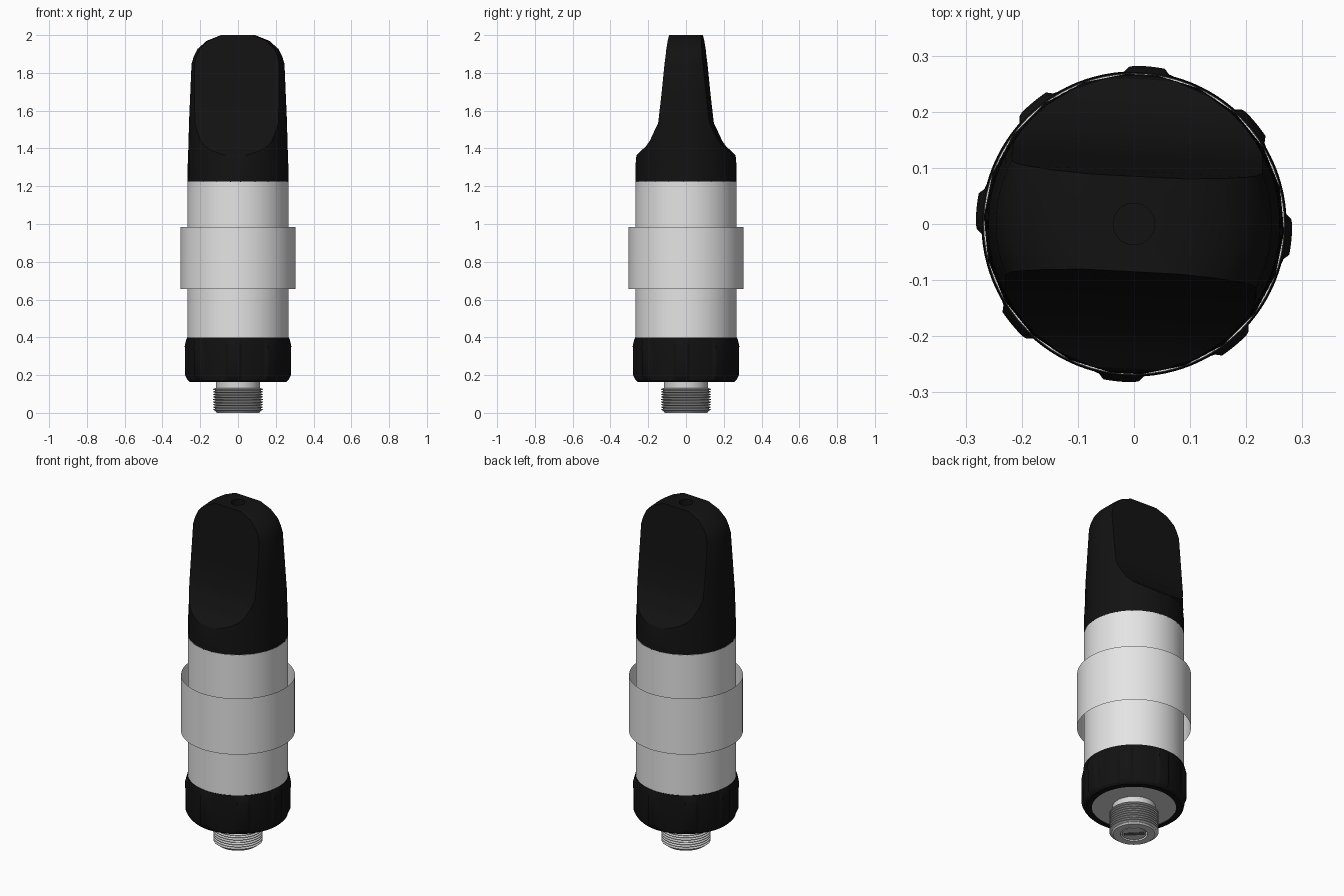
import bpy, bmesh, math
from mathutils import Matrix

if "Cube" in bpy.data.objects:
    bpy.data.objects.remove(bpy.data.objects["Cube"])


def material(name, r, g, b):
    m = bpy.data.materials.new(name)
    m.diffuse_color = (r, g, b, 1)
    m.use_nodes = True
    m.node_tree.nodes["Principled BSDF"].inputs["Base Color"].default_value = m.diffuse_color
    return m


BLACK = material("black plastic", 0.006, 0.006, 0.006)
GREY = material("pale grey glass", 0.78, 0.78, 0.78)
METAL = material("steel", 0.68, 0.68, 0.68)
DARK = material("dark slot", 0.12, 0.12, 0.12)


def loft(name, rings, mat, cap_start=True, cap_end=True, angle=30):
    """Skin a list of equal-length closed rings, running bottom to top."""
    bm = bmesh.new()
    loops = [[bm.verts.new(p) for p in ring] for ring in rings]
    n = len(loops[0])
    for a, b in zip(loops, loops[1:]):
        for i in range(n):
            j = (i + 1) % n
            bm.faces.new((a[i], a[j], b[j], b[i]))
    if cap_start:
        bm.faces.new(loops[0][::-1])
    if cap_end:
        bm.faces.new(loops[-1])
    me = bpy.data.meshes.new(name)
    bm.to_mesh(me)
    bm.free()
    me.materials.append(mat)
    ob = bpy.data.objects.new(name, me)
    bpy.context.collection.objects.link(ob)
    bpy.ops.object.select_all(action='DESELECT')
    ob.select_set(True)
    bpy.context.view_layer.objects.active = ob
    bpy.ops.object.shade_smooth_by_angle(angle=math.radians(angle))
    return ob


def circle(r, z, n=64):
    return [(r * math.cos(2 * math.pi * i / n), r * math.sin(2 * math.pi * i / n), z)
            for i in range(n)]


def revolve(name, profile, mat, n=64, **kw):
    return loft(name, [circle(r, z, n) for r, z in profile], mat, **kw)


# Glass tube and the loose open sleeve around it
revolve("glass_tube", [(0.268, 0.36), (0.268, 1.225)], GREY)
revolve("outer_sleeve", [(0.304, 0.655), (0.304, 0.985)], GREY,
        cap_start=False, cap_end=False)


# Mouthpiece: round body clipped by two scooped flats, rounded at the tip
def clipped_section(r, w, d, z, arc=10, flat=12):
    a = math.asin(min(0.995, d / r))
    pts = []
    for s in (1, -1):
        side = [(r * math.cos(-a + 2 * a * i / arc), r * math.sin(-a + 2 * a * i / arc))
                for i in range(arc + 1)]
        x0, y0 = side[-1]
        side += [(x0 - 2 * x0 * i / flat, y0) for i in range(1, flat)]
        pts += [(s * x * w / r, s * y, z) for x, y in side]
    return pts


# (body radius, half width, half depth, height)
stations = [(0.268, 0.268, 0.268, 1.222), (0.266, 0.266, 0.266, 1.345),
            (0.265, 0.265, 0.258, 1.365), (0.264, 0.264, 0.235, 1.385),
            (0.263, 0.263, 0.205, 1.41), (0.262, 0.262, 0.182, 1.44),
            (0.261, 0.261, 0.158, 1.49), (0.26, 0.26, 0.136, 1.535),
            (0.253, 0.253, 0.118, 1.69), (0.246, 0.246, 0.102, 1.85),
            (0.244, 0.233, 0.097, 1.89), (0.243, 0.214, 0.094, 1.927),
            (0.242, 0.165, 0.089, 1.97), (0.24, 0.09, 0.085, 2.0)]
rings = [clipped_section(*s) for s in stations]
for z in (2.0, 1.85):  # air hole
    hole = []
    for x, y, _ in rings[len(stations) - 1]:
        t = math.atan2(y, x)
        hole.append((0.037 * math.cos(t), 0.037 * math.sin(t), z))
    rings.append(hole)
mouth = loft("mouthpiece", rings, BLACK, angle=25)
mouth.data.transform(Matrix.Rotation(math.radians(-3), 4, 'Z'))


# Base collar with eight raised grips
def grip_ring(r, z, height, n=192):
    pts = []
    for i in range(n):
        t = 2 * math.pi * i / n
        off = abs((math.degrees(t) + 5 + 22.5) % 45 - 22.5)
        rr = r + height * max(0.0, min(1.0, (8.5 - off) / 2))
        pts.append((rr * math.cos(t), rr * math.sin(t), z))
    return pts


loft("base_collar",
     [grip_ring(*s) for s in [(0.225, 0.163, 0), (0.255, 0.164, 0), (0.266, 0.175, 0.002),
                              (0.271, 0.2, 0.009), (0.272, 0.355, 0.01),
                              (0.271, 0.385, 0.004), (0.27, 0.398, 0), (0.262, 0.398, 0)]],
     BLACK, cap_start=False)

# Metal underside plate
revolve("base_plate", [(0.1, 0.167), (0.226, 0.167), (0.226, 0.19)], METAL)

# Threaded connector: zig-zag ridges, with a recessed socket underneath
profile = [(0.072, 0.03), (0.072, 0.0), (0.112, 0.0), (0.118, 0.008)]
ridges, z0, z1 = 9, 0.01, 0.132
pitch = (z1 - z0) / ridges
for k in range(ridges):
    z = z0 + k * pitch
    profile += [(0.118, z), (0.132, z + pitch * 0.4),
                (0.132, z + pitch * 0.6), (0.118, z + pitch)]
profile += [(0.116, z1 + 0.003), (0.116, 0.18)]
revolve("threaded_connector", profile, METAL, n=48)

# Centre contact and its slot
revolve("centre_contact", [(0.064, 0.003), (0.064, 0.05)], METAL, n=40)
bm = bmesh.new()
bmesh.ops.create_cube(bm, size=1, matrix=Matrix.Rotation(math.radians(135), 4, 'Z')
                      @ Matrix.Translation((0, 0, 0.004)) @ Matrix.Diagonal((0.11, 0.028, 0.005, 1)))
me = bpy.data.meshes.new("contact_slot")
bm.to_mesh(me)
bm.free()
me.materials.append(DARK)
bpy.context.collection.objects.link(bpy.data.objects.new("contact_slot", me))
